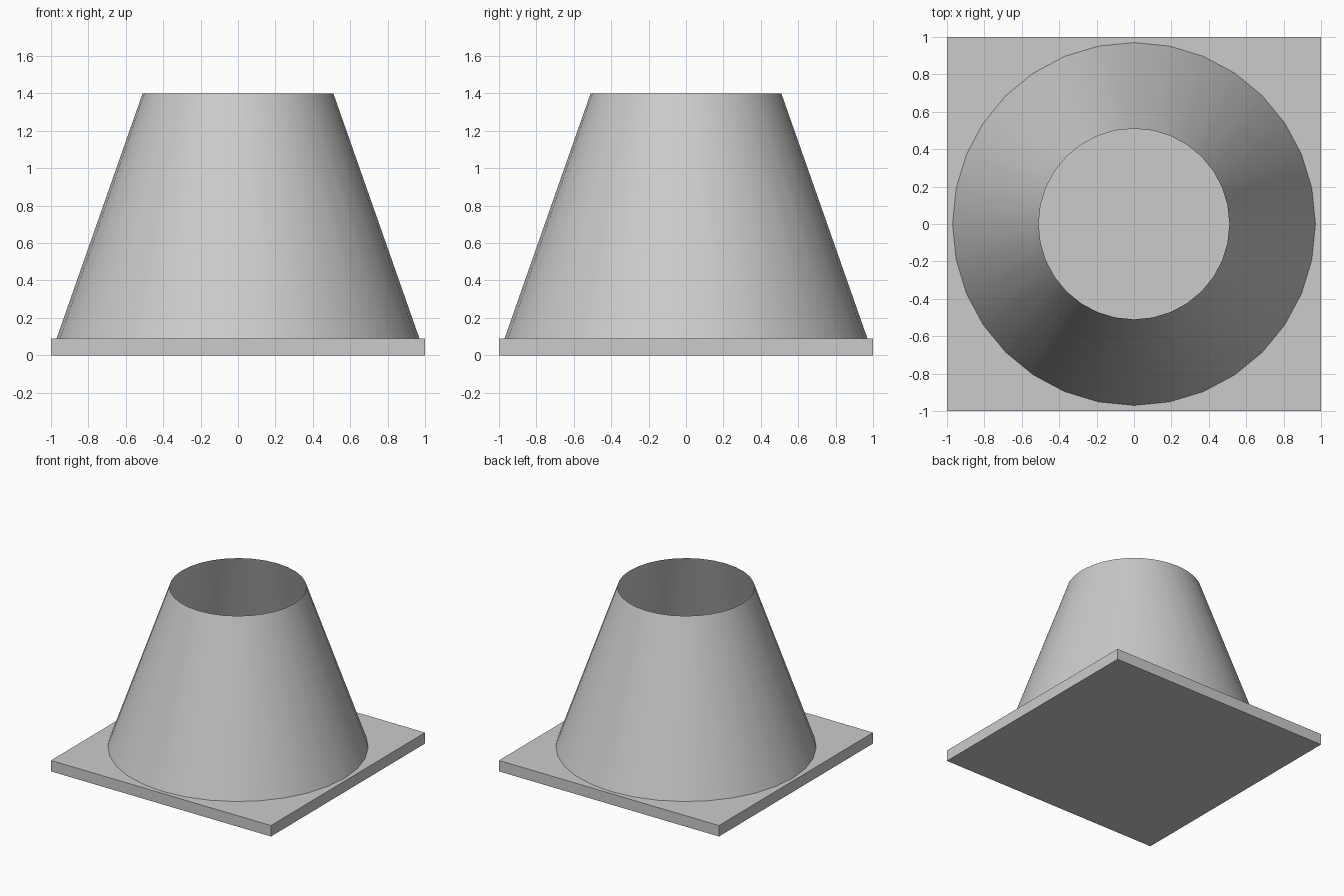
import bpy
import bmesh
import math
from mathutils import Matrix

default = bpy.data.objects.get("Cube")
if default:
    bpy.data.objects.remove(default, do_unlink=True)

PLATE_H = 0.09
TOP_Z = 1.40

grey = bpy.data.materials.new("light_grey")
grey.use_nodes = True
colour = (0.6, 0.6, 0.6, 1.0)
grey.diffuse_color = colour
grey.node_tree.nodes["Principled BSDF"].inputs["Base Color"].default_value = colour


def make_object(name, bm):
    mesh = bpy.data.meshes.new(name)
    bm.to_mesh(mesh)
    bm.free()
    mesh.materials.append(grey)
    obj = bpy.data.objects.new(name, mesh)
    bpy.context.collection.objects.link(obj)
    return obj


# Square base plate
bm = bmesh.new()
bmesh.ops.create_cube(bm, size=1, matrix=Matrix.Translation((0, 0, PLATE_H / 2))
                      @ Matrix.Diagonal((2, 2, PLATE_H, 1)))
make_object("base_plate", bm)

# Tapered sleeve, open at both ends
bm = bmesh.new()
bmesh.ops.create_cone(bm, cap_ends=False, segments=32, radius1=0.97, radius2=0.51,
                      depth=TOP_Z - PLATE_H,
                      matrix=Matrix.Translation((0, 0, (TOP_Z + PLATE_H) / 2)))
sleeve = make_object("tapered_sleeve", bm)

bpy.ops.object.select_all(action='DESELECT')
sleeve.select_set(True)
bpy.context.view_layer.objects.active = sleeve
bpy.ops.object.shade_smooth_by_angle(angle=math.radians(30))
